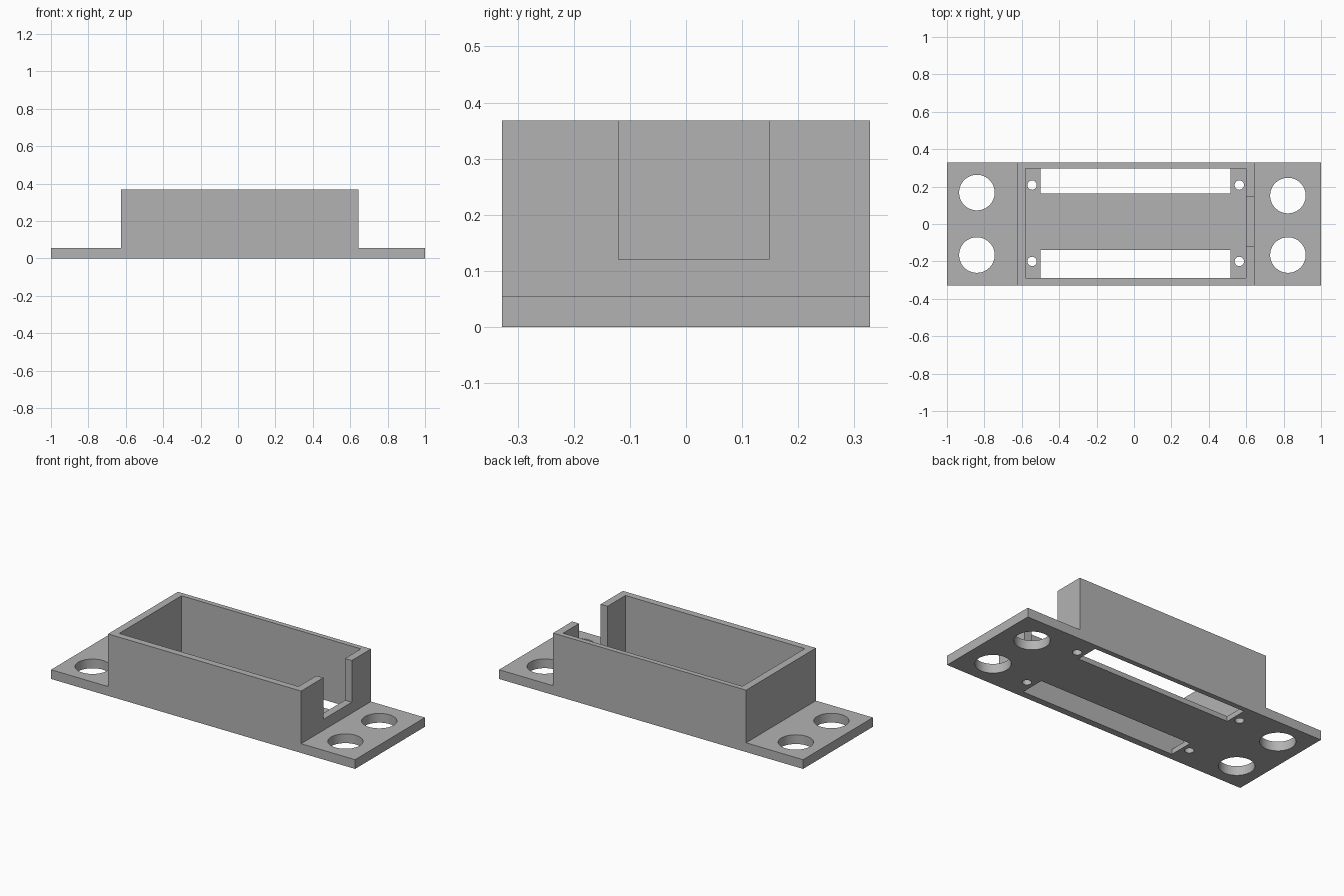
import bpy, bmesh, math
from mathutils import Matrix

if "Cube" in bpy.data.objects:
    bpy.data.objects.remove(bpy.data.objects["Cube"], do_unlink=True)

grey = bpy.data.materials.new("plain_grey")
grey.use_nodes = True
grey.diffuse_color = (0.45, 0.45, 0.45, 1)
grey.node_tree.nodes["Principled BSDF"].inputs["Base Color"].default_value = grey.diffuse_color


def add_object(name, bm):
    bmesh.ops.recalc_face_normals(bm, faces=bm.faces)
    mesh = bpy.data.meshes.new(name)
    bm.to_mesh(mesh)
    bm.free()
    mesh.materials.append(grey)
    obj = bpy.data.objects.new(name, mesh)
    bpy.context.collection.objects.link(obj)
    return obj


def cut(target, cutter):
    """Subtract the cutter from the target, then drop the cutter."""
    mod = target.modifiers.new(cutter.name, "BOOLEAN")
    mod.operation = "DIFFERENCE"
    mod.solver = "EXACT"
    mod.object = cutter
    bpy.context.view_layer.objects.active = target
    bpy.ops.object.modifier_apply(modifier=mod.name)
    bpy.data.objects.remove(cutter, do_unlink=True)


def cut_box(target, name, x0, x1, y0, y1, z0, z1):
    bm = bmesh.new()
    size = Matrix.Diagonal((x1 - x0, y1 - y0, z1 - z0, 1))
    centre = Matrix.Translation(((x0 + x1) / 2, (y0 + y1) / 2, (z0 + z1) / 2))
    bmesh.ops.create_cube(bm, size=1, matrix=centre @ size)
    cut(target, add_object(name, bm))


def cut_hole(target, name, x, y, radius, segments):
    bm = bmesh.new()
    bmesh.ops.create_cone(bm, cap_ends=True, segments=segments, radius1=radius, radius2=radius,
                          depth=0.4, matrix=Matrix.Translation((x, y, 0)))
    cut(target, add_object(name, bm))


# Main dimensions
BACK, FRONT = 0.328, -0.328
LEFT, RIGHT = 0.645, -0.625
FLANGE, TOP, FLOOR = 0.055, 0.368, 0.03

# Flanged block: stepped profile extruded from front to back
profile = [(-1, 0), (1, 0), (1, FLANGE), (LEFT, FLANGE), (LEFT, TOP),
           (RIGHT, TOP), (RIGHT, FLANGE), (-1, FLANGE)]
bm = bmesh.new()
face = bm.faces.new([bm.verts.new((x, FRONT, z)) for x, z in profile])
sweep = bmesh.ops.extrude_face_region(bm, geom=[face])
bmesh.ops.translate(bm, vec=(0, BACK - FRONT, 0),
                    verts=[v for v in sweep["geom"] if isinstance(v, bmesh.types.BMVert)])
housing = add_object("flanged_housing", bm)

# Open cavity and cable notch in the left end wall
cut_box(housing, "cavity", -0.58, 0.6, -0.288, 0.298, FLOOR, 0.6)
cut_box(housing, "notch", 0.59, 0.8, -0.12, 0.148, 0.12, 0.6)

# Long floor slots along the cavity walls
for y0, y1 in ((0.162, 0.298), (-0.288, -0.14)):
    cut_box(housing, "slot", -0.5, 0.515, y0, y1, -0.1, 0.1)

# Large flange holes
for x, y in ((-0.84, 0.168), (-0.84, -0.166), (0.823, 0.152), (0.823, -0.166)):
    cut_hole(housing, "flange_hole", x, y, 0.095, 64)

# Small screw holes in the floor corners
for x in (-0.545, 0.563):
    for y in (0.208, -0.2):
        cut_hole(housing, "screw_hole", x, y, 0.025, 32)

# Smooth hole walls, sharp edges elsewhere
bpy.ops.object.select_all(action="DESELECT")
housing.select_set(True)
bpy.context.view_layer.objects.active = housing
bpy.ops.object.shade_smooth_by_angle(angle=math.radians(30))
